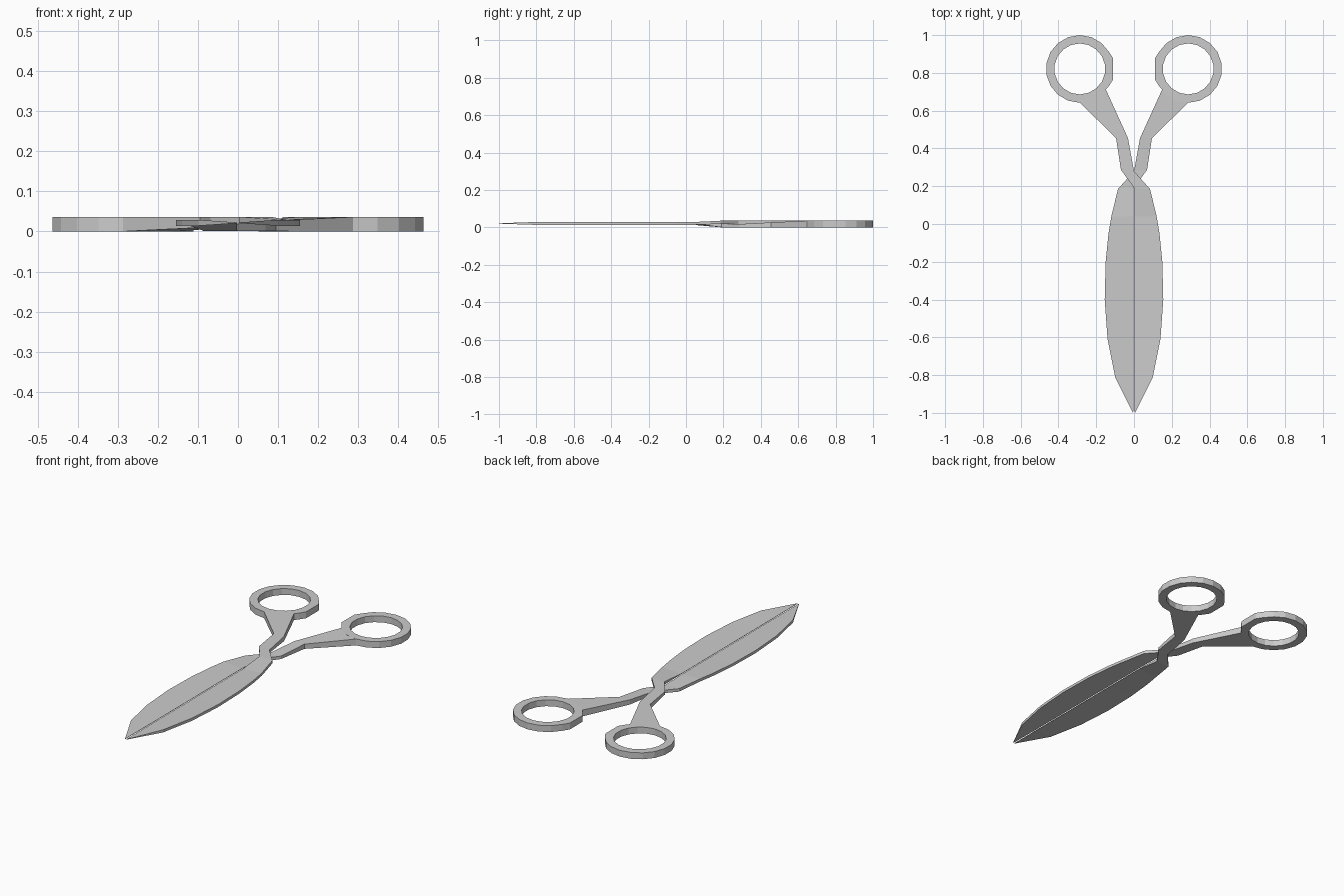
import bpy, bmesh, math

if "Cube" in bpy.data.objects:
    bpy.data.objects.remove(bpy.data.objects["Cube"])


def make_object(name, bm):
    bmesh.ops.recalc_face_normals(bm, faces=bm.faces)
    mesh = bpy.data.meshes.new(name)
    bm.to_mesh(mesh)
    bm.free()
    bpy.context.collection.objects.link(bpy.data.objects.new(name, mesh))


def loft(bm, stations, closed=False):
    """Skin a series of four-corner cross-sections."""
    rows = [[bm.verts.new(p) for p in s] for s in stations]
    pairs = list(zip(rows, rows[1:]))
    if closed:
        pairs.append((rows[-1], rows[0]))
    else:
        bm.faces.new(rows[0])
        bm.faces.new(rows[-1])
    for a, b in pairs:
        for i in range(4):
            j = (i + 1) % 4
            bm.faces.new((a[i], a[j], b[j], b[i]))


def section(a, b, za, zb):
    """Corners of a section between plan points a and b, z ranges at each."""
    return [(*a, za[0]), (*a, za[1]), (*b, zb[1]), (*b, zb[0])]


# blade: spine outline (x, y), from tip to root
SPINE = [(0.005, -1.0), (0.10, -0.81), (0.14, -0.61), (0.155, -0.40),
         (0.15, -0.20), (0.135, -0.05), (0.12, 0.04)]
BLADE_Z = (0.014, 0.029)
EDGE_Z = (0.0205, 0.0225)
FULL_Z = (0.0, 0.036)


def scissor_half(side, word, mid_z):
    """Blade lies on the given side, the handle crosses to the other side."""
    def at(x, y):
        return (x * side, y)

    # blade with thick spine and thin cutting edge, shank and crossing
    stations = []
    for i, (x, y) in enumerate(SPINE):
        edge_x = 0.004 if i == 0 else 0.003
        edge_y = -0.997 if i == 0 else y
        stations.append(section(at(x, y), at(edge_x, edge_y),
                                EDGE_Z if i == 0 else BLADE_Z, EDGE_Z))
    stations += [
        section(at(0.085, 0.185), at(0.002, 0.19), mid_z, mid_z),
        section(at(0.0, 0.28), at(-0.069, 0.286), mid_z, mid_z),
    ]
    t = 0.5
    neck_z = tuple(m + (f - m) * t for m, f in zip(mid_z, FULL_Z))
    stations += [
        section(at(-0.032, 0.455), at(-0.095, 0.455), neck_z, neck_z),
        section(at(-0.15, 0.714), at(-0.287, 0.642), FULL_Z, FULL_Z),
    ]
    bm = bmesh.new()
    loft(bm, stations)
    make_object(word + "_blade_and_shank", bm)

    # finger ring, flattened on the side facing the other ring
    ring = []
    for i in range(18):
        deg = -90 + 20 * i
        c, s = math.cos(math.radians(deg)), math.sin(math.radians(deg))
        stretch = 1.8 if c < -0.97 else 1.0
        outer = at(-(0.287 + 0.179 * c), 0.821 + 0.179 * s * stretch)
        inner = at(-(0.287 + 0.135 * c), 0.821 + 0.135 * s)
        ring.append(section(outer, inner, FULL_Z, FULL_Z))
    bm = bmesh.new()
    loft(bm, ring, closed=True)
    make_object(word + "_finger_ring", bm)


scissor_half(1, "upper", (0.019, 0.036))
scissor_half(-1, "lower", (0.001, 0.018))
